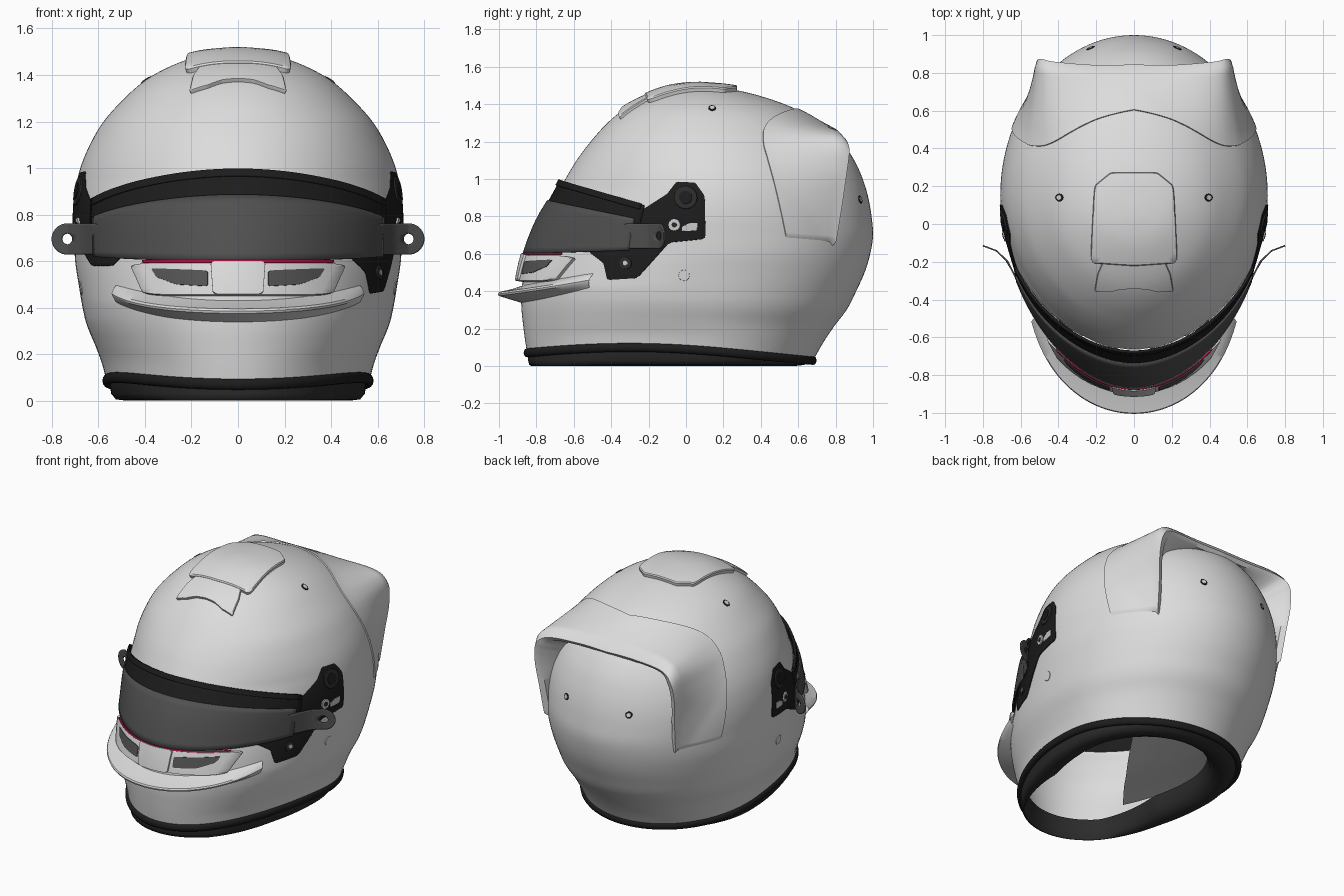
import bpy, bmesh, math
from mathutils import Vector as V
from mathutils.bvhtree import BVHTree

if "Cube" in bpy.data.objects:
    bpy.data.objects.remove(bpy.data.objects["Cube"])

def mat(name, r, g=None, b=None):
    m = bpy.data.materials.new(name)
    m.diffuse_color = (r, r if g is None else g, r if b is None else b, 1)
    m.use_nodes = True
    m.node_tree.nodes["Principled BSDF"].inputs["Base Color"].default_value = m.diffuse_color
    return m
WHITE = mat("shell_white", .72); BLACK = mat("black_rubber", .012)
GREY = mat("visor_grey", .08); DARK = mat("lining_dark", .025)
LINER = mat("lining_grey", .085); MESH = mat("vent_mesh", .09)
SILVER = mat("silver", .6); RED = mat("red_seal", .6, .01, .08)

# shell cross-sections: z, front y, back y, half width, y of the widest point
RINGS = [(0, -.85, .68, .565, .08), (.1, -.862, .73, .585, .1), (.2, -.872, .79, .613, .1),
         (.3, -.88, .86, .645, .12), (.4, -.88, .91, .668, .13), (.5, -.865, .955, .685, .14),
         (.6, -.84, .985, .70, .15), (.7, -.805, 1.0, .705, .15), (.8, -.76, .992, .708, .15),
         (.9, -.70, .975, .70, .15), (1, -.645, .945, .678, .15), (1.1, -.585, .9, .637, .15),
         (1.2, -.51, .83, .578, .14), (1.3, -.42, .72, .488, .13), (1.38, -.32, .575, .395, .11),
         (1.44, -.2, .41, .285, .09), (1.48, -.08, .24, .165, .07), (1.496, .05, .05, 0, .05)]

def spline(pts, u):
    n = len(pts); i = min(int(u), n - 2); f = u - i
    p = [pts[max(0, min(n - 1, i + k))] for k in (-1, 0, 1, 2)]
    return [.5 * (2*b + (c - a)*f + (2*a - 5*b + 4*c - d)*f*f + (3*b - a - 3*c + d)*f**3)
            for a, b, c, d in zip(*p)]

def u_at(z):
    lo, hi = 0, len(RINGS) - 1
    for _ in range(30):
        m = (lo + hi) / 2
        lo, hi = (m, hi) if spline(RINGS, m)[0] < z else (lo, m)
    return lo

def spt(t, u, off=0):
    """Point on the shell; t = 0 is the front, t = pi/2 the right side."""
    z, yf, yb, w, yc = spline(RINGS, u)
    s, c = math.sin(t), math.cos(t)
    pointed = max(0, min(1, (z - .42) / .2, (1.2 - z) / .25))   # narrower plan at the visor
    e = 2 / (2.03 - .2 * pointed) if c > 0 else 1
    b = yc - yf if c > 0 else yb - yc
    x = w * math.copysign(abs(s)**e, s)
    y = yc - b * math.copysign(abs(c)**e, c)
    n = V((s * b, -c * w)).normalized() * off if off else V((0, 0))
    z += (.055 + .045 * math.cos((y + .3) * 2.2)) * max(0, 1 - z / .35)
    return V((x + n.x, y + n.y, z))

def grid(name, rows, m, cyclic=False, keep=None, thick=0, offset=0, angle=40):
    """Skin a list of equally long rows of points."""
    bm = bmesh.new()
    vs = [[bm.verts.new(p) for p in r] for r in rows]
    n = len(rows[0])
    for a, b in zip(vs, vs[1:]):
        for j in range(n if cyclic else n - 1):
            q = (a[j], a[(j+1) % n], b[(j+1) % n], b[j])
            if keep is None or keep(sum((v.co for v in q), V()) / 4):
                bm.faces.new(q)
    bmesh.ops.delete(bm, geom=[v for v in bm.verts if not v.link_faces], context='VERTS')
    bmesh.ops.remove_doubles(bm, verts=bm.verts, dist=1e-5)
    bmesh.ops.recalc_face_normals(bm, faces=bm.faces)
    me = bpy.data.meshes.new(name); bm.to_mesh(me); bm.free()
    me.materials.append(m); me.shade_smooth(); me.set_sharp_from_angle(angle=math.radians(angle))
    o = bpy.data.objects.new(name, me); bpy.context.collection.objects.link(o)
    if thick:
        d = o.modifiers.new("thickness", 'SOLIDIFY'); d.thickness = thick; d.offset = offset
    return o

# main shell with an eye port cut behind the visor
T = 128
top = len(RINGS) - 1
angs = [2 * math.pi * k / T for k in range(T)]
rows = [[spt(t, k * top / 90) for t in angs] for k in range(91)]
flat = [p for r in rows for p in r]
BVH = BVHTree.FromPolygons(flat, [(i*T + j, i*T + (j+1) % T, (i+1)*T + (j+1) % T, (i+1)*T + j)
                                  for i in range(89) for j in range(T)])
def not_port(c):
    return not (c.y < -.27 and .63 < c.z < .83 + .13 * (-c.y - .2) / .48)
grid("shell", rows, WHITE, True, not_port, .022, -1)

def on_shell(p, h):
    co, n, _, _ = BVH.find_nearest(p)
    return co + (n if n.dot(co - V((0, .1, .7))) > 0 else -n) * h

def project(a, b, axis, h):
    o, d = {'x': (V((2, a, b)), V((-1, 0, 0))), '-x': (V((-2, a, b)), V((1, 0, 0))),
            'z': (V((a, b, 3)), V((0, 0, -1))), '-y': (V((a, -2, b)), V((0, 1, 0))),
            'y': (V((a, 2, b)), V((0, -1, 0)))}[axis]
    co, n, _, _ = BVH.ray_cast(o, d)
    if co is None:
        return on_shell(o + d * 1.8, h)
    return co + (n if n.dot(d) < 0 else -n) * h

def plate(name, outline, axis, h, m, centre=None, base=-.01):
    """Raised pad with a rounded outline, wrapped on the shell."""
    p = [V(q) for q in outline]
    p = [a.lerp(b, k / 4) for a, b in zip(p, p[1:] + p[:1]) for k in range(4)]
    for _ in range(2):
        p = [a.lerp(b, k) for a, b in zip(p, p[1:] + p[:1]) for k in (.25, .75)]
    c = V(centre) if centre else sum(p, V((0, 0))) / len(p)
    steps = [(1, base), (1, h * .75), (.975, h)] + [(k / 8, h) for k in range(7, -1, -1)]
    return grid(name, [[project(*c.lerp(q, s), axis, hh) for q in p] for s, hh in steps], m, True)

def disc(name, a, b, r, axis, h, m):
    return plate(name, [(a + r*math.cos(k*math.pi/6), b + r*math.sin(k*math.pi/6)) for k in range(12)],
                 axis, h, m)

# rubber edge trim around the bottom
def trim_row(t):
    p, q = spt(t, 0), spt(t, 0, 1); n = q - p; n.z = 0
    return [p + n * .018 * math.cos(a) + V((0, 0, .024 * math.sin(a)))
            for a in [k * math.pi / 6 for k in range(12)]]
grid("edge_trim", [trim_row(t) for t in angs + [0]], BLACK, True)

# neck roll (thin at the chin, thick at the back) and inner lining with an open face
def neck(s, z):
    out = []
    for t in angs:
        p = spt(t, 0)
        k = 1 - (1 - s) * min(1, .2 + .8 * max(0, (.85 - math.cos(t)) / .4))
        out.append(V((p.x * k, p.y * k, p.z if z is None else z)))
    return out
grid("neck_roll", [neck(*q) for q in [(.98, None), (.965, .03), (.93, .006), (.85, 0), (.77, .02), (.72, .06), (.70, .13)]],
     DARK, True, angle=60)
def lining_row(k, ts):
    s = .72 + .14 * min(1, k / 22); mid = V((0, .08, .7))
    r = [spt(t, k * top / 40) - mid for t in ts]
    return [mid + V((p.x * s, p.y * s, p.z * (.95 - .09 * min(1, k / 10)))) for p in r]
wrap = [.72 + (2 * math.pi - 1.44) * k / 100 for k in range(101)]
grid("cheek_and_back_lining", [lining_row(k, wrap) for k in range(28)], LINER)
grid("crown_lining", [lining_row(k, angs) for k in range(27, 41)], LINER, True)

# visor, top strip, tear-off and red seal
def band(name, m, t1, lo, hi, off, thick=.008):
    rws = []
    for k in range(61):
        t = t1 * (k / 30 - 1); f = (math.cos(t) - .46) / .54
        a, b = lo(f), hi(f)
        rws.append([spt(t, u_at(a + (b - a) * j / 8), off + .014 * max(0, f)) for j in range(9)])
    return grid(name, rws, m, thick=thick)
band("visor", BLACK, 1.1, lambda f: .64 - .04 * f, lambda f: .86 + .13 * f, .008)
band("visor_top_lip", BLACK, 1.08, lambda f: .835 + .13 * f, lambda f: .865 + .13 * f, .014, .014)
band("tear_off", GREY, 1.06, lambda f: .62 - .02 * f, lambda f: .785 + .10 * f, .016)
band("red_seal", RED, .62, lambda f: .594, lambda f: .603, .021)

# tear-off pull tabs with a hole
path = [(.56, -.40), (.60, -.335), (.64, -.25), (.67, -.19), (.73, -.135), (.81, -.105)]
def tab_y(x):
    for (a, ya), (b, yb) in zip(path, path[1:]):
        if x <= b or b == .81:
            return ya + (yb - ya) * (x - a) / (b - a)
def tab_point(sx, a, k):
    c, s = math.cos(a), math.sin(a)
    r = .067 if c >= 0 else min(.067 / max(abs(s), 1e-4), .15 / abs(c))
    r = .023 + (r - .023) * k
    x = .733 + r * c
    return V((sx * x, tab_y(x) - .006, .695 + r * s))
for sx, side in ((1, "right"), (-1, "left")):
    grid("pull_tab_" + side, [[tab_point(sx, a * math.pi / 24, k / 6) for a in range(48)] for k in range(7)],
         GREY, True, thick=.008)
    # hinge plate and its fittings, nearly flush with the shell
    ax = 'x' if sx > 0 else '-x'
    upper = [(-.24, .83), (-.1, .92), (-.05, .985), (.05, .98), (.1, .91), (.105, .68), (-.09, .66)]
    low = [(-.26, .47), (-.42, .46), (-.44, .55), (-.52, .61)] if sx > 0 else [(-.25, .58), (-.45, .58), (-.5, .62)]
    plate("hinge_plate_" + side, upper + low, ax, .005, BLACK, (-.12, .71))
    disc("hinge_knob_" + side, 0, .9, .062, ax, .012, DARK)
    disc("hinge_knob_centre_" + side, 0, .9, .035, ax, .016, BLACK)
    disc("hinge_screw_" + side, -.06, .755, .032, ax, .012, SILVER)
    disc("hinge_screw_head_" + side, -.06, .755, .014, ax, .015, DARK)
    plate("hinge_slot_" + side, [(-.02, .72), (.06, .725), (.065, .765), (.02, .765), (-.02, .745)], ax, .008, SILVER)
    if sx > 0:
        disc("latch_screw", -.32, .55, .032, ax, .012, DARK)
        disc("latch_screw_head", -.32, .55, .013, ax, .015, SILVER)
    disc("side_button_" + side, -.01, .485, .03, ax, .004, WHITE)
    # shell holes
    for nm, a, b, axis in (("roof", .395 * sx, .14, 'z'), ("rear", .23 * sx, .89, 'y')):
        disc(f"{nm}_hole_ring_{side}", a, b, .021, axis, .003, BLACK)
        disc(f"{nm}_hole_{side}", a, b, .013, axis, .005, WHITE)

# chin intake: housing, centre block and two mesh windows
plate("chin_intake", [(-.45, .585), (.45, .585), (.39, .45), (-.39, .45)], '-y', .03, WHITE)
plate("chin_intake_centre", [(-.11, .59), (.11, .59), (.10, .45), (-.10, .45)], '-y', .042, WHITE)
for sx, side in ((1, "right"), (-1, "left")):
    plate("intake_mesh_" + side, [(sx*x, z) for x, z in [(.12, .552), (.355, .562), (.335, .525), (.25, .492), (.12, .485)]],
          '-y', .033, MESH)

# chin lip
lip = []
for k in range(61):
    s = k / 30 - 1; t = .88 * s
    d = .02 + .1 * (1 - s * s); ze = .385 + .075 * s * s
    lip.append([spt(t, u_at(ze + dz), off) for off, dz in
                ((-.015, .05), (d * .4, .028), (d, .01), (d + .004, 0), (d, -.01), (d * .45, -.03), (-.015, -.055))])
grid("chin_lip", lip, WHITE)

# roof vents
plate("roof_vent", [(-.225, -.2), (0, -.215), (.225, -.2), (.205, .2), (.12, .27), (-.12, .27), (-.205, .2)],
      'z', .026, WHITE)
plate("roof_vent_scoop", [(-.16, -.19), (.16, -.19), (.19, -.26), (.205, -.35), (.13, -.352), (.07, -.338), (0, -.334),
                          (-.07, -.338), (-.13, -.352), (-.205, -.35), (-.19, -.26)], 'z', .018, WHITE)

# rear spoiler: arch with two side legs, front edge F on the shell and trailing edge R
F = [(0, .6, 1.36), (.2, .55, 1.36), (.42, .43, 1.29), (.55, .42, 1.22), (.62, .45, 1.1), (.64, .49, .9), (.65, .54, .70)]
R = [(0, .80, 1.268), (.2, .80, 1.265), (.42, .82, 1.25), (.505, .84, 1.19), (.525, .83, 1.06), (.51, .81, .88), (.495, .785, .68)]
def section(u):
    f, r = on_shell(V(spline(F, u)), .006), V(spline(R, u))
    out = [on_shell(f, -.01)]
    for k in range(11):
        p = f.lerp(r, k / 10)
        co = on_shell(p, 0)
        if (p - co).dot(on_shell(p, 1) - co) < .008:
            p = on_shell(p, .008)
        out.append(p)
    w = max(0, 1 - u / 7) ** .5
    tip = out[-1] + V((-.01 * min(1, u / 3), .045 * w, -.05 * w))
    under = tip + V((-.035 * min(1, u / 3), -.02, -.025 * w))
    return out + [tip, under, on_shell(under + V((0, -.05, 0)), -.01)]
half = [section(k * 6 / 48) for k in range(49)]
half.append([on_shell(p + V((0, 0, -.03)), -.01) for p in half[-1]])
mirror = [[V((-p.x, p.y, p.z)) for p in r] for r in half[:0:-1]]
grid("rear_spoiler", mirror + half, WHITE, angle=50)
